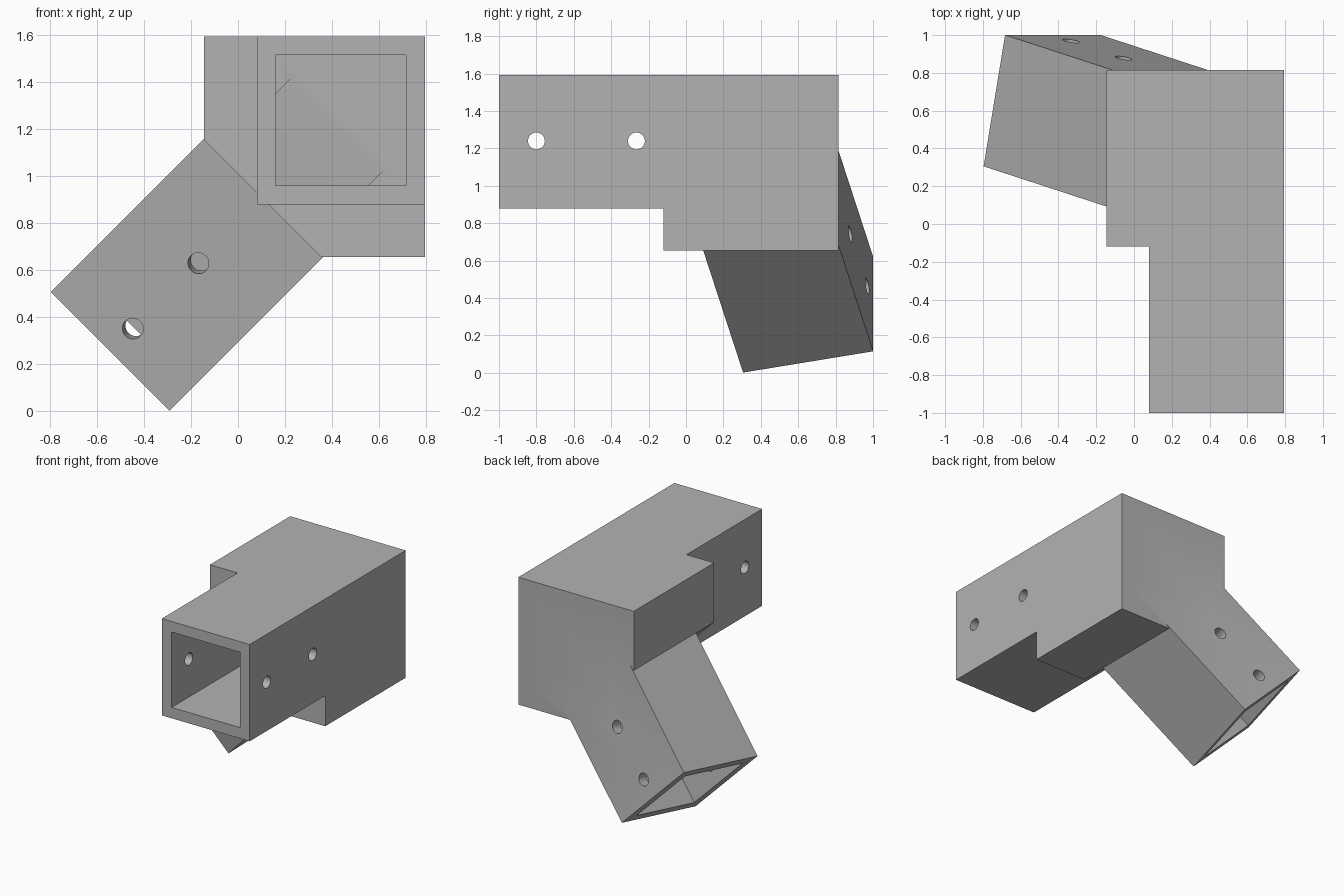
import bpy, bmesh, math
from mathutils import Matrix, Vector

cube = bpy.data.objects.get("Cube")
if cube:
    bpy.data.objects.remove(cube, do_unlink=True)

grey = bpy.data.materials.new("plain_grey")
grey.use_nodes = True
COLOUR = (0.45, 0.45, 0.45, 1)
grey.diffuse_color = COLOUR
grey.node_tree.nodes["Principled BSDF"].inputs["Base Color"].default_value = COLOUR


def finish(name, bm):
    bmesh.ops.recalc_face_normals(bm, faces=bm.faces)
    mesh = bpy.data.meshes.new(name)
    bm.to_mesh(mesh)
    bm.free()
    mesh.materials.append(grey)
    obj = bpy.data.objects.new(name, mesh)
    bpy.context.collection.objects.link(obj)
    return obj


def box(name, lo, hi, frame=Matrix()):
    lo, hi = Vector(lo), Vector(hi)
    bm = bmesh.new()
    bmesh.ops.create_cube(bm, size=1, matrix=frame @ Matrix.Translation((lo + hi) / 2)
                          @ Matrix.Diagonal((*(hi - lo), 1)))
    return finish(name, bm)


def pin(name, centre, turn, frame=Matrix()):
    bm = bmesh.new()
    bmesh.ops.create_cone(bm, cap_ends=True, segments=32, radius1=0.045, radius2=0.045, depth=1.1,
                          matrix=frame @ Matrix.Translation(centre) @ turn)
    return finish(name, bm)


def combine(target, tool, operation):
    mod = target.modifiers.new(operation.lower(), "BOOLEAN")
    mod.operation, mod.solver, mod.object = operation, "EXACT", tool
    bpy.context.view_layer.update()
    with bpy.context.temp_override(object=target, active_object=target):
        bpy.ops.object.modifier_apply(modifier=mod.name)
    bpy.data.objects.remove(tool, do_unlink=True)


# Corner block: chamfered profile extruded front to back
profile = [(-0.145, 1.593), (0.795, 1.593), (0.795, 0.655), (0.355, 0.655), (-0.145, 1.155)]
bm = bmesh.new()
face = bm.faces.new([bm.verts.new((x, -0.12, z)) for x, z in profile])
new = bmesh.ops.extrude_face_region(bm, geom=[face])["geom"]
bmesh.ops.translate(bm, vec=(0, 0.935, 0), verts=[v for v in new if isinstance(v, bmesh.types.BMVert)])
bracket = finish("corner_bracket", bm)

# Tilted frame of the leg socket: its z axis runs from the open end into the block
tilt = math.radians(13)
across = Vector((1, 0, -1)).normalized()
along = Vector((1, 0, 1)).normalized() * math.cos(tilt) - Vector((0, math.sin(tilt), 0))
leg = Matrix((across, along.cross(across), along)).transposed().to_4x4()
leg.translation = (-0.487, 0.653, 0.311)

# Outer bodies of the two sockets
combine(bracket, box("front_socket", (0.08, -1, 0.88), (0.795, 0.815, 1.593)), "UNION")
r = 0.357
combine(bracket, box("leg_socket", (-r, -r, 0), (r, r, 1.0), leg), "UNION")

# Square bores
combine(bracket, box("front_bore", (0.16, -1.1, 0.96), (0.715, 0.637, 1.515)), "DIFFERENCE")
r = 0.278
combine(bracket, box("leg_bore", (-r, -r, -0.1), (r, r, 1.29), leg), "DIFFERENCE")

# Screw holes through both walls of each socket
for y in (-0.8, -0.265):
    combine(bracket, pin("front_hole", (0.44, y, 1.24), Matrix.Rotation(math.pi / 2, 4, "Y")), "DIFFERENCE")
for d in (0.14, 0.544):
    combine(bracket, pin("leg_hole", (0, 0, d), Matrix.Rotation(math.pi / 2, 4, "X"), leg), "DIFFERENCE")

bpy.context.view_layer.objects.active = bracket
bracket.select_set(True)
bpy.ops.object.shade_smooth_by_angle(angle=math.radians(25))
